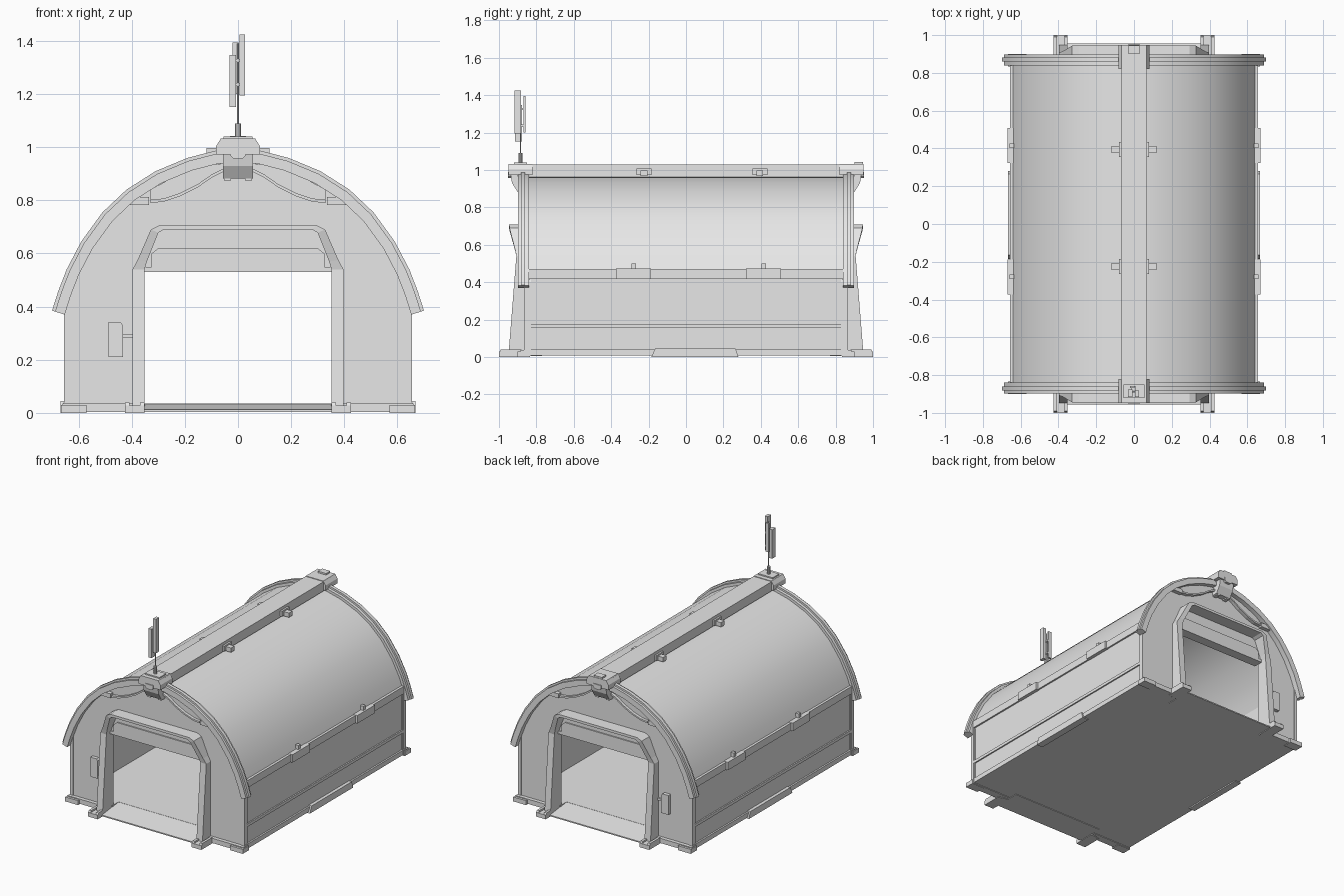
import bpy, bmesh, math
from mathutils import Vector

cube = bpy.data.objects.get("Cube")
if cube:
    bpy.data.objects.remove(cube)

grey = bpy.data.materials.new("plain_grey")
grey.use_nodes = True
grey.diffuse_color = (0.8, 0.8, 0.8, 1)
grey.node_tree.nodes["Principled BSDF"].inputs["Base Color"].default_value = (0.8, 0.8, 0.8, 1)


def finish(name, bm, smooth=False):
    bmesh.ops.recalc_face_normals(bm, faces=bm.faces)
    mesh = bpy.data.meshes.new(name)
    bm.to_mesh(mesh)
    bm.free()
    mesh.materials.append(grey)
    obj = bpy.data.objects.new(name, mesh)
    bpy.context.collection.objects.link(obj)
    if smooth:
        bpy.ops.object.select_all(action='DESELECT')
        obj.select_set(True)
        bpy.context.view_layer.objects.active = obj
        bpy.ops.object.shade_smooth_by_angle(angle=math.radians(30))
    return obj


def loft(name, rings, closed=False, smooth=False):
    """Join matching rings of points; cap the ends or close the loop."""
    bm = bmesh.new()
    rows = [[bm.verts.new(p) for p in ring] for ring in rings]
    n = len(rows[0])
    pairs = list(zip(rows, rows[1:] + rows[:1])) if closed else list(zip(rows, rows[1:]))
    for a, b in pairs:
        for i in range(n):
            j = (i + 1) % n
            bm.faces.new((a[i], a[j], b[j], b[i]))
    if not closed:
        bm.faces.new(rows[0])
        bm.faces.new(rows[-1])
    return finish(name, bm, smooth)


def prism_y(name, pts, y0, y1, smooth=False):
    return loft(name, [[(x, y, z) for x, z in pts] for y in (y0, y1)], smooth=smooth)


def prism_x(name, pts, x0, x1):
    return loft(name, [[(x, y, z) for y, z in pts] for x in (x0, x1)])


def box(name, x0, x1, y0, y1, z0, z1):
    return prism_y(name, [(x0, z0), (x1, z0), (x1, z1), (x0, z1)], y0, y1)


def rod(name, x, y, z0, z1, r, sides=10):
    rings = [[(x + r * math.cos(2 * math.pi * i / sides),
               y + r * math.sin(2 * math.pi * i / sides), z) for i in range(sides)] for z in (z0, z1)]
    return loft(name, rings, smooth=True)


def span(s, a, b):
    """Mirrored, ordered interval."""
    return sorted((s * a, s * b))


# Arch outline, from one eave to the crown
HALF = [(.70, .385), (.676, .46), (.645, .54), (.59, .645), (.51, .755), (.42, .84),
        (.31, .91), (.19, .96), (.08, .988), (0, .993)]


def arch(inset, start=0):
    half = HALF[start:]
    out = []
    for i, p in enumerate(half):
        a, b = Vector(half[max(i - 1, 0)]), Vector(half[min(i + 1, len(half) - 1)])
        t = (b - a).normalized()
        if i == len(half) - 1:
            t = Vector((-1, 0))
        out.append((p[0] - t.y * inset, p[1] + t.x * inset))
    return out + [(-x, z) for x, z in out[-2::-1]]


def band(name, d0, d1, y0, y1, start=0, smooth=False):
    return prism_y(name, arch(d0, start) + arch(d1, start)[::-1], y0, y1, smooth)


# Roof shell
band("roof_shell", .03, .055, -.86, .86, 1, True)

# Long side walls, rails, clamps and steps
for s, side in ((1, "left"), (-1, "right")):
    box(side + "_wall", *span(s, .62, .646), -.86, .86, .02, .45)
    box(side + "_eave_rail", *span(s, .63, .657), -.845, .845, .42, .47)
    box(side + "_wall_ridge", *span(s, .63, .655), -.845, .845, .155, .175)
    box(side + "_sill", *span(s, .62, .657), -.86, .86, .008, .04)
    prism_x(side + "_step", [(-.185, 0), (.28, 0), (.265, .045), (-.165, .045)], *span(s, .62, .668))
    for y in (-.28, .415):
        box(side + "_eave_clamp", *span(s, .63, .67), y - .093, y + .093, .418, .472)
        box(side + "_clamp_latch", *span(s, .635, .658), y - .012, y + .012, .47, .50)
    for y in (-.225, .395):
        box(side + "_ridge_clip", *span(s, .06, .118), y - .018, y + .018, .968, .998)
        box(side + "_ridge_clip_base", *span(s, .06, .08), y - .04, y + .04, .972, 1.008)

# Floor between the ramps
box("floor", -.63, .63, -.78, .78, .008, .035)

# Door frame outlines, half, floor to lintel
OUTER = [(.397, 0), (.397, .54), (.378, .575), (.328, .69), (.295, .707)]
INNER = [(.352, 0), (.352, .54), (.343, .57), (.30, .678), (.28, .69)]


def mirrored(half):
    return half + [(-x, z) for x, z in half[::-1]]


def frame_depth(z):
    """Posts lean in toward the top, the hood flares out again."""
    keys = [(0, .95), (.54, .907), (.58, .915), (.65, .94), (.71, .946)]
    for (z0, y0), (z1, y1) in zip(keys, keys[1:]):
        if z <= z1:
            return y0 + (y1 - y0) * (z - z0) / (z1 - z0)
    return keys[-1][1]


# Both gable ends
for e, end in ((-1, "front"), (1, "back")):
    outline = [(.352, .01), (.652, .01), (.652, .40)] + arch(.045, 1) + \
              [(-.652, .40), (-.652, .01), (-.352, .01), (-.352, .53), (.352, .53)]
    prism_y(end + "_gable_wall", outline, *span(e, .83, .86))
    band(end + "_arch_frame", .012, .05, *span(e, .84, .898), smooth=True)
    band(end + "_arch_flange", 0, .03, *span(e, .86, .882), smooth=True)

    # Leaning door frame with hood
    out, inn = mirrored(OUTER), mirrored(INNER)
    rings = []
    for (xo, zo), (xi, zi) in zip(out, inn):
        f = e * frame_depth(zo)
        rings.append([(xo, e * .85, zo), (xo, f, zo), (xi, f, zi), (xi, e * .85, zi)])
    loft(end + "_door_frame", rings)

    # Stepped lintel inside the opening
    prism_y(end + "_lintel", [(-.352, .53), (.352, .53), (.352, .55), (.325, .55), (.325, .60),
                              (.30, .62), (-.30, .62), (-.325, .60), (-.325, .55), (-.352, .55)],
            *span(e, .80, .868))

    # Sloped entry ramp
    prism_x(end + "_ramp", [(e * .77, .004), (e * .955, .004), (e * .955, .012), (e * .77, .035)], -.352, .352)

    # Sills and feet
    for s, side in ((1, "left"), (-1, "right")):
        name = end + "_" + side
        box(name + "_floor_edge", *span(s, .35, .63), *span(e, .77, .85), .008, .035)
        box(name + "_gable_sill", *span(s, .36, .66), *span(e, .83, .885), .004, .036)
        box(name + "_corner_foot", *span(s, .57, .666), *span(e, .835, .90), 0, .03)
        box(name + "_corner_post", *span(s, .63, .655), *span(e, .838, .865), .02, .44)
        box(name + "_foot_plate", *span(s, .352, .425), *span(e, .86, 1), 0, .028)
        for x in (.352, .408):
            prism_x(name + "_foot_rib", [(e * .88, .02), (e * 1, .02), (e * .99, .04), (e * .88, .04)],
                    *span(s, x, x + .017))
        box(name + "_brace_bracket", *span(s, .335, .41), *span(e, .85, .888), .783, .812)

        # Sagging brace below the crown, a slim strip along a curve
        path = [(.33, .79), (.28, .795), (.22, .815), (.15, .85), (.10, .885), (.05, .91)]
        strip = [(s * x, z) for x, z in path] + [(s * x, z + .012) for x, z in path[::-1]]
        prism_y(name + "_brace", strip, *span(e, .855, .885))
        plate = [(s * x, z) for x, z in path + [(.05, .94), (.12, .93), (.22, .90), (.33, .84)]]
        prism_y(name + "_crown_panel", plate, *span(e, .855, .866))

    # Ridge end cap with hanging bracket
    prism_y(end + "_ridge_cap", [(-.082, .972), (.082, .972), (.082, 1.005), (.065, 1.032),
                                 (-.065, 1.032), (-.082, 1.005)], *span(e, .82, .948))
    prism_x(end + "_ridge_bracket", [(e * .85, .975), (e * .938, .975), (e * .93, .93),
                                     (e * .90, .882), (e * .85, .882)], -.056, .056)
    for x in (-.04, .04):
        box(end + "_bracket_tooth", x - .013, x + .013, *span(e, .86, .898), .874, .884)
    prism_y(end + "_bracket_lug", [(-.018, .957), (.018, .957), (.029, .968), (.029, .99),
                                   (-.029, .99), (-.029, .968)], *span(e, .93, .953))

    # Control box with its conduit
    prism_y(end + "_control_box", [(-.487, .21), (-.433, .21), (-.433, .33), (-.443, .342), (-.487, .342)],
            *span(e, .85, .885))
    box(end + "_conduit", -.435, -.39, *span(e, .855, .872), .282, .296)

# Ridge beam
box("ridge_beam", -.068, .068, -.90, .90, .965, 1.028)
box("back_ridge_cover", -.03, .03, .90, .945, 1.03, 1.043)

# Antenna mast and panels
AY = -.885
box("antenna_base", -.055, .055, -.92, -.85, 1.03, 1.04)
rod("antenna_socket", 0, AY, 1.035, 1.09, .011)
rod("antenna_mast", 0, AY, 1.08, 1.39, .004, 6)
box("antenna_panel_tall", .005, .027, -.917, -.882, 1.195, 1.425)
box("antenna_panel_low", -.032, -.008, -.915, -.877, 1.152, 1.348)
box("antenna_panel_rear", -.02, .002, -.868, -.857, 1.2, 1.395)
for z in (1.23, 1.32):
    box("antenna_arm", -.012, .01, -.89, -.86, z, z + .012)
